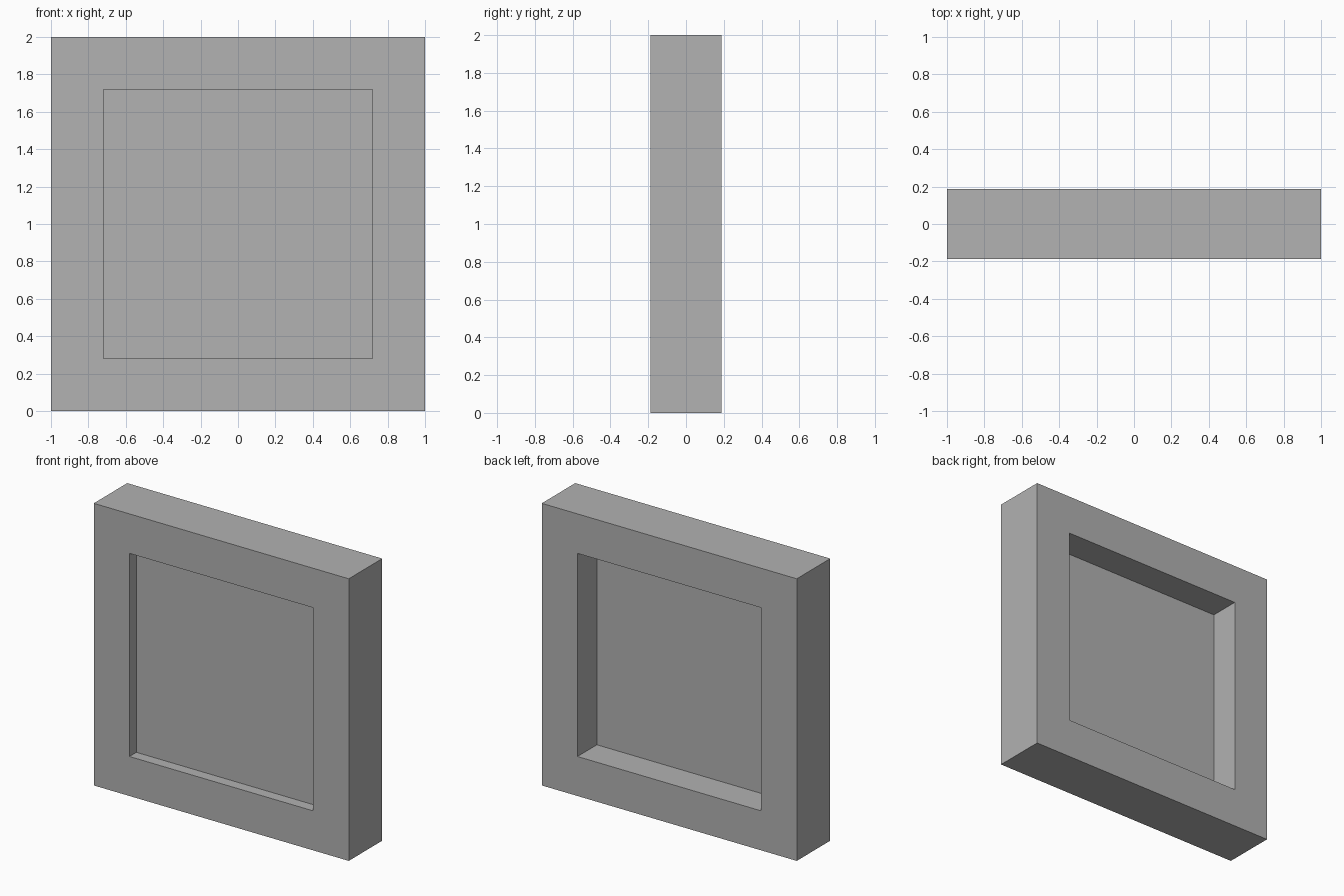
import bpy
import bmesh

if "Cube" in bpy.data.objects:
    bpy.data.objects.remove(bpy.data.objects["Cube"], do_unlink=True)

GREY = (0.445, 0.445, 0.445, 1)
grey = bpy.data.materials.new("plain_grey")
grey.use_nodes = True
grey.diffuse_color = GREY
grey.node_tree.nodes["Principled BSDF"].inputs["Base Color"].default_value = GREY

OUTER = 1.0        # half width of the frame
INNER = 0.72       # half width of the opening
HALF_DEPTH = 0.1875
PANEL_FRONT = -0.11
PANEL_BACK = -0.03


def square(bm, half, y):
    """Ring of four vertices, counter-clockwise as seen from the front."""
    return [bm.verts.new((x * half, y, OUTER + z * half))
            for x, z in ((-1, -1), (1, -1), (1, 1), (-1, 1))]


def bridge(bm, a, b):
    for i in range(4):
        j = (i + 1) % 4
        bm.faces.new((a[i], a[j], b[j], b[i]))


# Square frame with a flat panel recessed on both sides, as one closed shell
bm = bmesh.new()
rings = [square(bm, half, y) for half, y in (
    (INNER, PANEL_FRONT), (INNER, -HALF_DEPTH), (OUTER, -HALF_DEPTH),
    (OUTER, HALF_DEPTH), (INNER, HALF_DEPTH), (INNER, PANEL_BACK))]
for a, b in zip(rings, rings[1:]):
    bridge(bm, a, b)
bm.faces.new(rings[0])
bm.faces.new(rings[-1])
bmesh.ops.recalc_face_normals(bm, faces=bm.faces)

mesh = bpy.data.meshes.new("framed_panel")
bm.to_mesh(mesh)
bm.free()
mesh.materials.append(grey)
bpy.context.collection.objects.link(bpy.data.objects.new("framed_panel", mesh))
